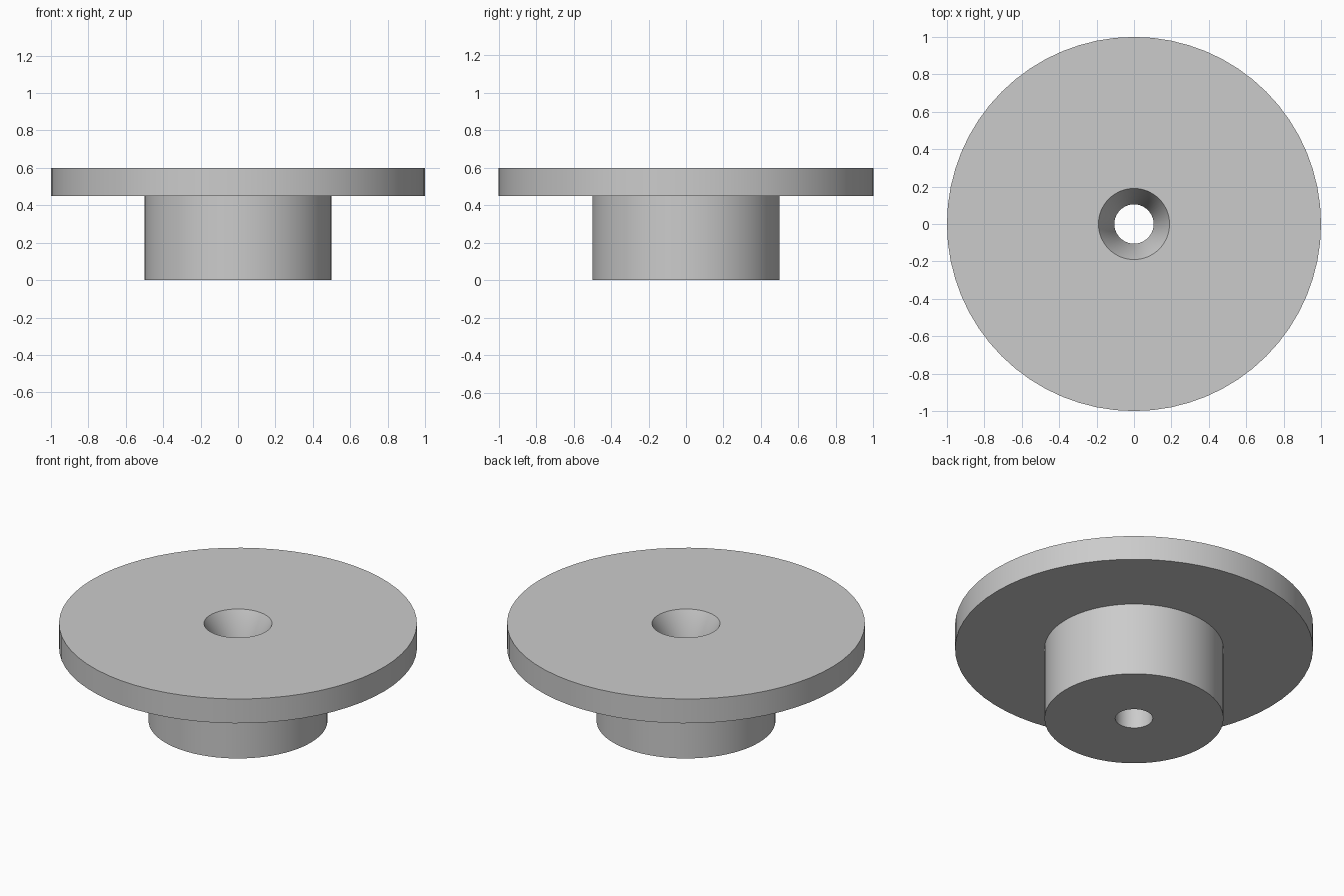
import bpy
import bmesh
from math import tau, radians

SEGMENTS = 64

old = bpy.data.objects.get("Cube")
if old:
    bpy.data.objects.remove(old, do_unlink=True)

grey = bpy.data.materials.new("plain grey")
grey.use_nodes = True
colour = (0.6, 0.6, 0.6, 1)
grey.diffuse_color = colour
grey.node_tree.nodes["Principled BSDF"].inputs["Base Color"].default_value = colour

# Closed cross-section (radius, height): bore, boss, flange, countersink
profile = [(0.105, 0), (0.5, 0), (0.5, 0.45), (1, 0.45),
           (1, 0.6), (0.19, 0.6), (0.105, 0.43)]

# Spin the section into a flanged bush
bm = bmesh.new()
verts = [bm.verts.new((r, 0, z)) for r, z in profile]
edges = [bm.edges.new((a, b)) for a, b in zip(verts, verts[1:] + verts[:1])]
bmesh.ops.spin(bm, geom=verts + edges, cent=(0, 0, 0), axis=(0, 0, 1),
               angle=tau, steps=SEGMENTS)
bmesh.ops.remove_doubles(bm, verts=bm.verts, dist=0.0001)
bmesh.ops.recalc_face_normals(bm, faces=bm.faces)

mesh = bpy.data.meshes.new("flanged_bush")
bm.to_mesh(mesh)
bm.free()
mesh.materials.append(grey)
bush = bpy.data.objects.new("flanged_bush", mesh)
bpy.context.collection.objects.link(bush)

# Smooth walls with crisp rims
bpy.context.view_layer.objects.active = bush
bush.select_set(True)
bpy.ops.object.shade_smooth_by_angle(angle=radians(30))
